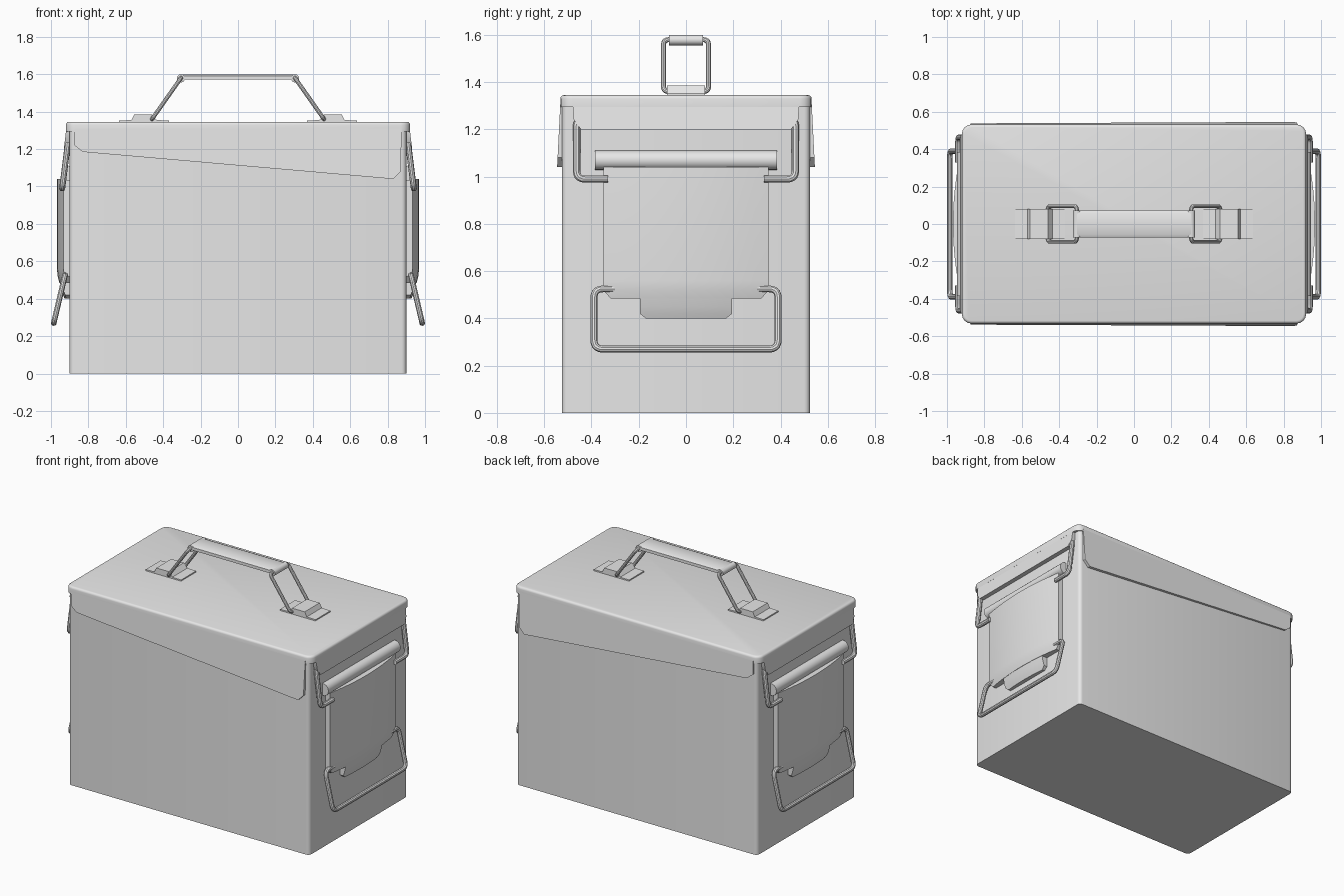
import bpy, bmesh, math
from mathutils import Vector

if "Cube" in bpy.data.objects:
    bpy.data.objects.remove(bpy.data.objects["Cube"])

mat = bpy.data.materials.new("light_grey_metal")
mat.diffuse_color = (0.8, 0.8, 0.8, 1)
mat.use_nodes = True
mat.node_tree.nodes["Principled BSDF"].inputs["Base Color"].default_value = mat.diffuse_color


def finish(ob, mirror=""):
    """Material, smooth shading and optional mirroring about the world axes."""
    ob.data.materials.clear()
    ob.data.materials.append(mat)
    bpy.ops.object.select_all(action='DESELECT')
    ob.select_set(True)
    bpy.context.view_layer.objects.active = ob
    bpy.ops.object.shade_smooth_by_angle(angle=math.radians(35))
    if mirror:
        m = ob.modifiers.new("mirror", 'MIRROR')
        m.use_axis = ('x' in mirror, 'y' in mirror, False)
        m.use_mirror_merge = False
        m.use_clip = False
    return ob


def from_bm(name, bm, mirror=""):
    bmesh.ops.recalc_face_normals(bm, faces=bm.faces)
    me = bpy.data.meshes.new(name)
    bm.to_mesh(me)
    bm.free()
    ob = bpy.data.objects.new(name, me)
    bpy.context.collection.objects.link(ob)
    return finish(ob, mirror)


def loft(sections):
    """Closed solid through rings of equal point count."""
    bm = bmesh.new()
    rings = [[bm.verts.new(p) for p in s] for s in sections]
    n = len(rings[0])
    for a, b in zip(rings, rings[1:]):
        for i in range(n):
            bm.faces.new((a[i], a[(i + 1) % n], b[(i + 1) % n], b[i]))
    bm.faces.new(rings[0])
    bm.faces.new(rings[-1])
    return bm


def rounded_box(name, hx, hy, z0, z1, r_vert, r_top=0):
    bm = loft([[(-hx, -hy, z), (hx, -hy, z), (hx, hy, z), (-hx, hy, z)] for z in (z0, z1)])
    vert = [e for e in bm.edges if abs(e.verts[0].co.z - e.verts[1].co.z) > 1e-4]
    bmesh.ops.bevel(bm, geom=vert, offset=r_vert, segments=4, profile=0.5, affect='EDGES')
    if r_top:
        top = [e for e in bm.edges if all(v.co.z > z1 - 1e-4 for v in e.verts)]
        bmesh.ops.bevel(bm, geom=top, offset=r_top, segments=3, profile=0.5, affect='EDGES')
    return from_bm(name, bm)


def wire(name, pts, r, fillet, closed=True, mirror=""):
    """Round wire along a polyline whose corners are rounded."""
    pts = [Vector(p) for p in pts]
    n, path = len(pts), []
    for i, p in enumerate(pts):
        if not closed and i in (0, n - 1):
            path.append(p)
            continue
        a = p + (pts[i - 1] - p).normalized() * fillet
        b = p + (pts[(i + 1) % n] - p).normalized() * fillet
        for k in range(6):
            t = k / 5
            path.append(a * (1 - t) ** 2 + p * 2 * t * (1 - t) + b * t * t)
    cu = bpy.data.curves.new(name, 'CURVE')
    cu.dimensions = '3D'
    cu.bevel_depth, cu.bevel_resolution, cu.use_fill_caps = r, 3, True
    sp = cu.splines.new('POLY')
    sp.points.add(len(path) - 1)
    for q, p in zip(sp.points, path):
        q.co = (*p, 1)
    sp.use_cyclic_u = closed
    ob = bpy.data.objects.new(name, cu)
    bpy.context.collection.objects.link(ob)
    bpy.ops.object.select_all(action='DESELECT')
    ob.select_set(True)
    bpy.context.view_layer.objects.active = ob
    bpy.ops.object.convert(target='MESH')
    return finish(bpy.context.view_layer.objects.active, mirror)


# box body and lid
rounded_box("body", 0.90, 0.525, 0, 1.31, 0.025)
rounded_box("lid", 0.92, 0.532, 1.295, 1.345, 0.05, 0.015)

# slanted long skirts of the lid, flaring outwards
skirt = [(-0.875, 1.31), (-0.875, 1.22), (-0.83, 1.185), (0.83, 1.04), (0.87, 1.08), (0.875, 1.31)]
from_bm("lid_skirt", loft([[(x, -y - (1.31 - z) * 0.05, z) for x, z in skirt]
                           for y in (0.512, 0.532)]), "y")

# end lips of the lid
lip = [(-0.48, 1.31), (-0.475, 1.24), (-0.445, 1.2), (0.445, 1.2), (0.475, 1.24), (0.48, 1.31)]
from_bm("lid_end_lip", loft([[(x + (1.31 - z) * 0.12, y, z) for y, z in lip]
                             for x in (0.885, 0.918)]), "x")


# latch plate with bulging face, and its pull tab
def plate_ring(z, w, front):
    arc = [(front - 0.035 * (w / 0.35 * t) ** 2, w * t, z) for t in [k / 6 - 1 for k in range(13)]]
    return [(0.89, -w, z)] + arc + [(0.89, w, z)]


from_bm("latch_plate", loft([plate_ring(*s) for s in
        ((1.04, 0.35, 0.968), (0.56, 0.35, 0.968), (0.52, 0.35, 0.964), (0.485, 0.32, 0.955))]), "x")
from_bm("latch_tab", loft([plate_ring(*s) for s in
        ((0.50, 0.195, 0.956), (0.45, 0.195, 0.945), (0.42, 0.195, 0.935), (0.40, 0.17, 0.927))]), "x")

# rolled top of the latch
from_bm("latch_roll", loft([[(0.905 + 0.041 * math.cos(a), y, 1.07 + 0.041 * math.sin(a))
        for a in [k * math.tau / 20 for k in range(20)]] for y in (-0.385, 0.385)]), "x")

# wire link between lid lip and latch
wire("latch_link", [(0.94, -0.33, 0.99), (0.94, -0.463, 0.99), (0.908, -0.463, 1.245),
                    (0.908, 0.463, 1.245), (0.94, 0.463, 0.99), (0.94, 0.33, 0.99)],
     0.016, 0.035, False, "x")

# swinging carry wire at each end
wire("end_handle", [(0.925, -0.3, 0.525), (0.925, -0.39, 0.525), (0.985, -0.39, 0.27),
                    (0.985, 0.39, 0.27), (0.925, 0.39, 0.525), (0.925, 0.3, 0.525)],
     0.015, 0.04, False, "x")

# top handle: brackets, wire loops and grip
strap = [(0.635, 1.34), (0.635, 1.353), (0.57, 1.355), (0.555, 1.385), (0.46, 1.385),
         (0.435, 1.355), (0.37, 1.353), (0.37, 1.34)]
from_bm("handle_bracket", loft([[(x, y, z) for x, z in strap] for y in (-0.08, 0.08)]), "x")
wire("handle_loop", [(0.46, -0.095, 1.36), (0.305, -0.095, 1.58),
                     (0.305, 0.095, 1.58), (0.46, 0.095, 1.36)], 0.011, 0.025, True, "x")
from_bm("handle_grip", loft([[(x, y, z) for y, z in
        ((-0.072, 1.572), (0.072, 1.572), (0.072, 1.592), (0.055, 1.6), (-0.055, 1.6), (-0.072, 1.592))]
        for x in (-0.305, 0.305)]))
from_bm("grip_curl", loft([[(0.305 + 0.022 * math.cos(a), y, 1.578 + 0.022 * math.sin(a))
        for a in [k * math.tau / 16 for k in range(16)]] for y in (-0.072, 0.072)]), "x")
